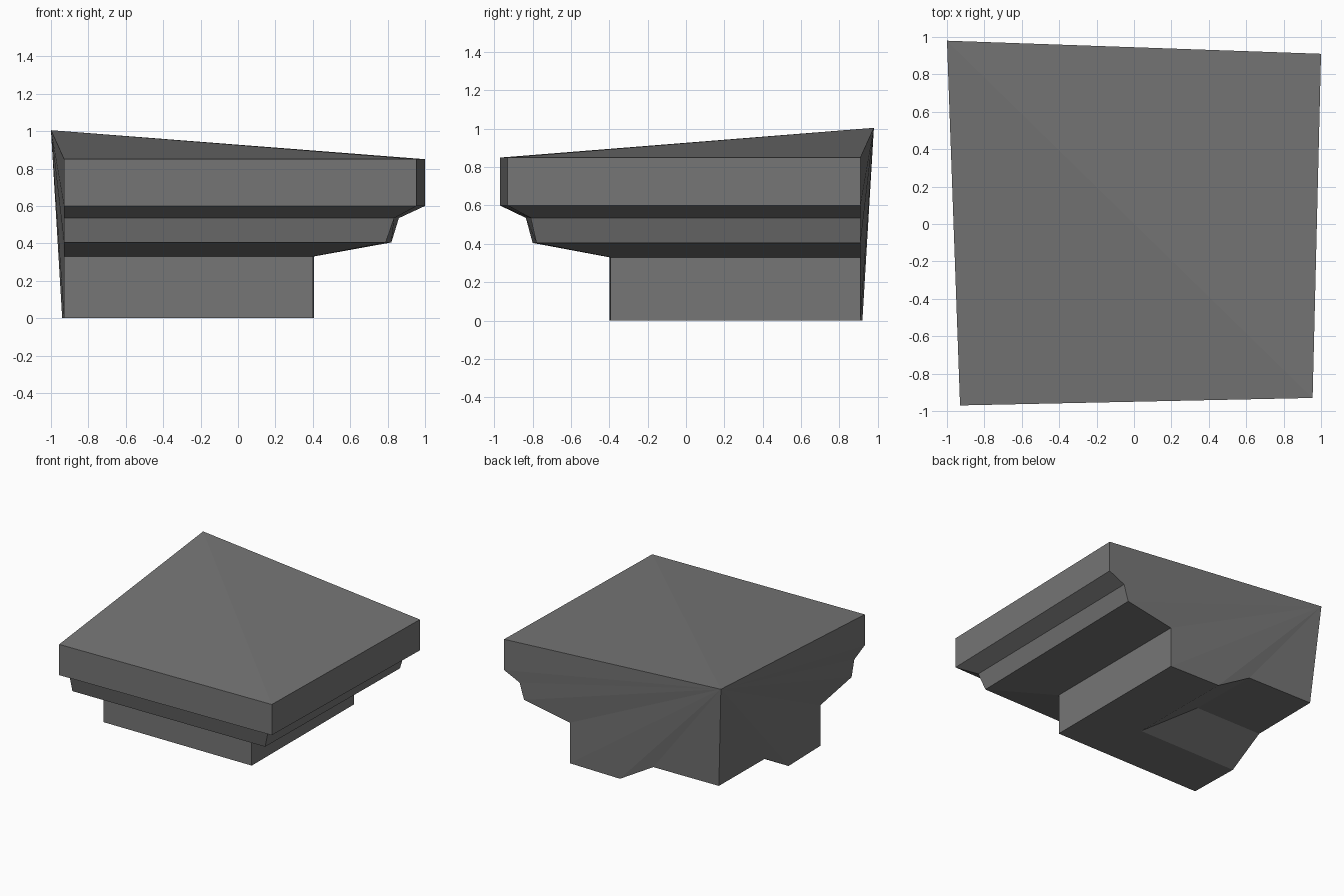
import bpy, bmesh

if "Cube" in bpy.data.objects:
    bpy.data.objects.remove(bpy.data.objects["Cube"])

# Moulding profile, from pocket edge under the block round to the eave:
# (height, x at back end, corner x, corner y, y at left end)
PROFILE = [
    (0.175, -0.35, -0.34, 0.33, 0.33),
    (0.00, -0.05, -0.045, 0.03, 0.025),
    (0.00, 0.405, 0.40, -0.395, -0.40),
    (0.33, 0.405, 0.40, -0.395, -0.40),
    (0.405, 0.82, 0.79, -0.78, -0.80),
    (0.535, 0.86, 0.835, -0.81, -0.835),
    (0.60, 1.00, 0.955, -0.93, -0.97),
    (0.85, 1.00, 0.955, -0.93, -0.97),
]

bm = bmesh.new()
back, corner, left = [], [], []
for i, (z, xb, xc, yc, yl) in enumerate(PROFILE):
    end = 0.01 if i < 2 else 0.0          # inner ends flare slightly
    back.append(bm.verts.new((xb, 0.91 + end, z)))
    corner.append(bm.verts.new((xc, yc, z)))
    left.append(bm.verts.new((-0.93 - end, yl, z)))

peak = bm.verts.new((-1.0, 0.98, 1.005))
foot = bm.verts.new((-0.94, 0.92, 0.18))

# Mitred moulding strips along the right and front sides
for i in range(len(PROFILE) - 1):
    for a, b in ((back, corner), (corner, left)):
        bm.faces.new((a[i], b[i], b[i + 1], a[i + 1]))

for side in (back, left):
    # Sloped top and pocket ceiling, each folded on the diagonal
    bm.faces.new((peak, side[-1], corner[-1]))
    bm.faces.new((foot, side[0], corner[0]))
    # Cut end wall, fanned from the peak
    rim = [foot] + side
    for p, q in zip(rim, rim[1:]):
        bm.faces.new((peak, p, q))

bmesh.ops.recalc_face_normals(bm, faces=bm.faces)
mesh = bpy.data.meshes.new("corner_cap")
bm.to_mesh(mesh)
bm.free()

grey = bpy.data.materials.new("stone grey")
grey.diffuse_color = (0.18, 0.18, 0.18, 1)
grey.use_nodes = True
grey.node_tree.nodes["Principled BSDF"].inputs["Base Color"].default_value = grey.diffuse_color
mesh.materials.append(grey)
bpy.context.collection.objects.link(bpy.data.objects.new("corner_cap", mesh))
